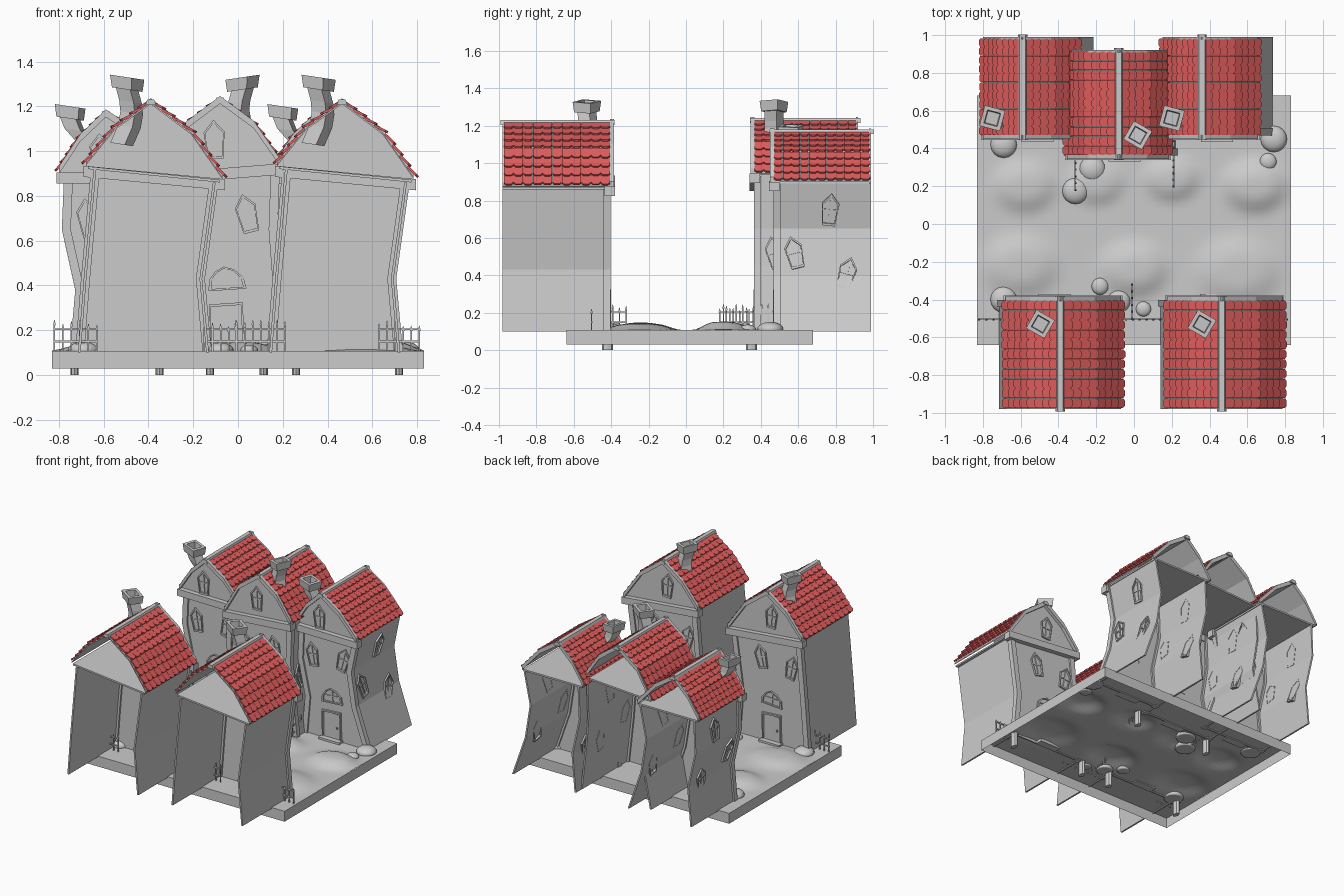
import bpy, bmesh, math, random
from mathutils import Matrix, Vector

if "Cube" in bpy.data.objects:
    bpy.data.objects.remove(bpy.data.objects["Cube"])
random.seed(4)

red = bpy.data.materials.new("roof_red")
red.diffuse_color = (0.75, 0.11, 0.11, 1)
red.use_nodes = True
red.node_tree.nodes["Principled BSDF"].inputs["Base Color"].default_value = red.diffuse_color


def finish(name, bm, mat=None, smooth=False):
    bmesh.ops.recalc_face_normals(bm, faces=bm.faces)
    me = bpy.data.meshes.new(name)
    bm.to_mesh(me)
    bm.free()
    for p in me.polygons:
        p.use_smooth = smooth
    ob = bpy.data.objects.new(name, me)
    bpy.context.collection.objects.link(ob)
    if mat:
        me.materials.append(mat)
    return ob


def loft(bm, rings, wrap=False, caps=True):
    rows = [[bm.verts.new(p) for p in r] for r in rings]
    n = len(rows[0])
    for k in range(len(rows) if wrap else len(rows) - 1):
        a, b = rows[k], rows[(k + 1) % len(rows)]
        for i in range(n):
            bm.faces.new((a[i], a[(i + 1) % n], b[(i + 1) % n], b[i]))
    if caps and not wrap:
        bm.faces.new(rows[0])
        bm.faces.new(rows[-1])


def prism(bm, poly, M, d0, d1):
    loft(bm, [[M @ Vector((u, v, d)) for u, v in poly] for d in (d0, d1)])


def frame(bm, poly, M, width, d0, d1):
    cu = sum(p[0] for p in poly) / len(poly)
    cv = sum(p[1] for p in poly) / len(poly)
    r = sum(math.hypot(p[0] - cu, p[1] - cv) for p in poly) / len(poly)
    k = 1 - width / r
    inner = [(cu + (u - cu) * k, cv + (v - cv) * k) for u, v in poly]
    loft(bm, [[M @ Vector((u, v, d)) for u, v in pp]
              for pp, d in ((poly, d0), (poly, d1), (inner, d1), (inner, d0))], True)


def rect(u0, u1, v0, v1):
    return [(u0, v0), (u1, v0), (u1, v1), (u0, v1)]


def place(pos, up, n, tilt=0):
    up, n = Vector(up).normalized(), Vector(n).normalized()
    M = Matrix((up.cross(n), up, n)).transposed().to_4x4()
    return Matrix.Translation(pos) @ M @ Matrix.Rotation(math.radians(tilt), 4, 'Z')


XZ = Matrix(((1, 0, 0, 0), (0, 0, 1, 0), (0, 1, 0, 0), (0, 0, 0, 1)))  # (x, z, y) extrusion


def strip(bm, pts, dx, dz, y0, y1):
    prism(bm, pts + [(x + dx, z + dz) for x, z in reversed(pts)], XZ, y0, y1)


POINTED = [(-.035, -.085), (.035, -.085), (.047, .035), (0, .09), (-.047, .035)]
ARCH = [(-.085, -.05), (.085, -.05), (.075, .0), (.035, .04), (-.01, .055), (-.05, .035), (-.08, 0)]


def window(bm, M, poly=POINTED):
    frame(bm, poly, M, .012, -.014, .012)
    w, h = max(p[0] for p in poly) * .9, max(p[1] for p in poly) * .9
    prism(bm, rect(-.004, .004, -h * .9, h), M, -.005, .006)
    prism(bm, rect(-w, w, -.004, .004), M, -.005, .006)


def house(name, L, R, roof, yf, yb, cx, chim, rear, lean2=-14):
    s = 1 if yf > yb else -1
    # side walls, facade with gable, attic floor (rear is open)
    bm = bmesh.new()
    strip(bm, L, .012, 0, yb, yf)
    strip(bm, R, -.012, 0, yb, yf)
    prism(bm, L + roof + R[::-1], XZ, yf - s * .012, yf)
    strip(bm, [(roof[0][0] + .01, L[-1][1]), (roof[4][0] - .01, R[-1][1])], 0, .012, yb, yf)
    finish(name + "_walls", bm)
    # corner posts and eave beam
    bm = bmesh.new()
    strip(bm, [(x - .012, z) for x, z in L], .04, 0, yf - s * .025, yf + s * .012)
    strip(bm, [(x + .012, z) for x, z in R], -.04, 0, yf - s * .025, yf + s * .012)
    strip(bm, [(roof[0][0] - .01, roof[0][1]), (roof[4][0] + .01, roof[4][1])], 0, -.05, yf - s * .02, yf + s * .036)
    finish(name + "_timbers", bm)
    # roof deck, verge trims and ridge
    yo = yf + s * .03
    bm = bmesh.new()
    strip(bm, roof, 0, .009, yb, yo)
    for a, b in ((yo - s * .022, yo), (yb, yb + s * .012))[:1 + rear]:
        strip(bm, [(x, z - .008) for x, z in roof], 0, .034, a, b)
    px, pz = roof[2]
    prism(bm, [(px - .025, pz - .005), (px + .025, pz - .005), (px + .015, pz + .02), (px - .015, pz + .02)],
          XZ, yb - s * .012, yo + s * .004)
    finish(name + "_roof_deck", bm)
    # tiles
    bm = bmesh.new()
    ya, ybk = sorted((yb + s * .006, yo - s * .02))
    cols, rows = 11, 8
    w = (ybk - ya) / cols
    for line in (roof[:3], roof[:1:-1]):
        p = [Vector((x, 0, z)) for x, z in line]
        l0, l1 = (p[1] - p[0]).length, (p[2] - p[1]).length
        step = (l0 + l1) / rows
        for r in range(rows):
            t = (r + 1.08) * step
            a, b, q = (p[0], p[1], t / l0) if t < l0 else (p[1], p[2], (t - l0) / l1)
            up = (b - a).normalized()
            n = Vector((-up.z, 0, up.x))
            if n.z < 0:
                n = -n
            pos = a.lerp(b, min(q, 1)) + n * .009
            lean = (up + n * -.18).normalized()
            nn = (n + up * .18).normalized()
            for c in range(cols):
                P = pos + Vector((0, ya + (c + .5) * w, 0))
                ln = step * (1.14 + random.uniform(-.04, .04))
                h = w * .485
                prism(bm, [(-h, 0), (-h, -ln * .8), (-h * .55, -ln), (h * .55, -ln), (h, -ln * .8), (h, 0)],
                      place(P, lean, nn), -.005, .006)
    finish(name + "_roof_tiles", bm, red)
    # windows
    bm = bmesh.new()
    for x, z, tilt, poly in ((cx - .13, .7, 10, POINTED), (cx + .12, .72, lean2, POINTED),
                             (px - .025, pz - .17, 3, POINTED), (cx + .03, .43, 4, ARCH)):
        window(bm, place((x, yf, z), (0, 0, 1), (0, s, 0), -s * tilt), poly)
    if rear:
        for prof, side in ((L, -1), (R, 1)):
            for d, z, tilt in ((.1, .52, 14), (.29, .75, -6), (.38, .41, -16)):
                for (xa, za), (xb, zb) in zip(prof, prof[1:]):
                    if za <= z < zb:
                        x = xa + (xb - xa) * (z - za) / (zb - za)
                        dx, dz = xb - xa, zb - za
                        window(bm, place((x, yf - s * d, z), (dx, 0, dz), (side * dz, 0, -side * dx), side * tilt))
    finish(name + "_windows", bm)
    # door with frame, knob and step
    bm = bmesh.new()
    M = place((cx + .03, yf, .1), (0, 0, 1), (0, s, 0))
    frame(bm, [(-.078, 0), (.078, 0), (.072, .225), (-.08, .215)], M, .014, -.006, .014)
    prism(bm, rect(-.066, .066, .0, .205), M, -.004, .006)
    prism(bm, rect(.04, .05, .1, .112), M, .005, .018)
    prism(bm, rect(-.085, .085, 0, .022), M, 0, .045)
    finish(name + "_door", bm)
    # crooked chimney with hollow cap
    bm = bmesh.new()
    pts, ang = chim
    tx, ty, tz = pts[-1]
    lean = .1 if tx < pts[-2][0] else -.1
    path = [(x, y, z, .037) for x, y, z in pts] + [
        (tx, ty, tz, .05), (tx, ty, tz + .055, .056), (tx, ty, tz + .055, .036), (tx, ty, tz + .01, .032)]
    rings = []
    for x, y, z, h in path:
        ring = []
        for k in range(4):
            a = math.radians(ang + 45 + 90 * k)
            ox, oy = h * 1.414 * math.cos(a), h * 1.414 * math.sin(a)
            ring.append((x + ox, y + oy, z + ox * -lean * 1.5))
        rings.append(ring)
    loft(bm, rings)
    finish(name + "_chimney", bm)


# two front houses facing the street (+y)
for nm, o in (("front_left_house", 0), ("front_right_house", .855)):
    sh = lambda pts: [(x + o, z) for x, z in pts]
    house(nm, sh([(-.715, .1), (-.69, .42), (-.645, .92)]), sh([(-.13, .1), (-.16, .43), (-.1, .86)]),
          sh([(-.68, .935), (-.55, 1.095), (-.39, 1.21), (-.21, 1.075), (-.07, .875)]),
          -.415, -.98, -.45 + o,
          ([(-.52 + o, -.52, 1.03), (-.485 + o, -.52, 1.11), (-.475 + o, -.52, 1.17), (-.48 + o, -.525, 1.22),
            (-.495 + o, -.53, 1.275)], -30), 0)

# two narrow rear houses facing -y
for nm, o in (("rear_left_house", 0), ("rear_right_house", .95)):
    sh = lambda pts: [(x + o, z) for x, z in pts]
    house(nm, sh([(-.74, .1), (-.715, .38), (-.775, .65), (-.765, .89)]),
          sh([(-.215, .1), (-.32, .4), (-.36, .65), (-.31, .89)]),
          sh([(-.8, .905), (-.705, 1.05), (-.59, 1.16), (-.44, 1.06), (-.295, .9)]),
          .48, .99, -.54 + o,
          ([(-.64 + o, .56, 1.0), (-.69 + o, .56, 1.05), (-.73 + o, .56, 1.095), (-.75 + o, .56, 1.145)], -15), 1)

# wide rear centre house
house("rear_centre_house", [(-.36, .1), (-.3, .4), (-.34, .65), (-.33, .9)],
      [(.22, .1), (.18, .45), (.165, .65), (.175, .93)],
      [(-.355, .9), (-.24, 1.1), (-.08, 1.22), (.07, 1.11), (.185, .945)], .375, .92, -.08,
      ([(.05, .47, 1.04), (.01, .47, 1.12), (0, .47, 1.18), (.005, .47, 1.22), (.02, .47, 1.275)], -30), 1, 14)

# hollow base rim and pegs
bm = bmesh.new()
loft(bm, [[(x, y, z) for x, y in rect(-.83, .83, -.64, .68)] for z in (.03, .107)], caps=False)
finish("base_rim", bm)
bm = bmesh.new()
for x, y in ((-.73, -.42), (-.125, -.42), (.115, -.42), (.72, -.42), (-.35, .35), (.26, .35)):
    prism(bm, [(x + .018 * math.cos(k * math.pi / 4), y + .03 * math.sin(k * math.pi / 4)) for k in range(8)],
          Matrix(), 0, .104)
finish("base_pegs", bm)

# rolling ground with a flat street
mounds = [(-.58, .2, .15, .035), (-.2, .22, .13, .03), (.2, .24, .13, .035), (.64, .2, .15, .045),
          (-.6, -.22, .18, .035), (0, -.24, .16, .04), (.55, -.25, .2, .035)]
bm = bmesh.new()
bmesh.ops.create_grid(bm, x_segments=56, y_segments=44, size=1)
for v in bm.verts:
    x, y = v.co.x * .83, .02 + v.co.y * .66
    z = .107 + sum(h * math.exp(-(((x - a) / r) ** 2 + ((y - b) / (r * .8)) ** 2) ** 2) for a, b, r, h in mounds)
    v.co = (x, y, z)
finish("ground", bm, smooth=True)

# rounded bushes
bm = bmesh.new()
for x, y, r in ((-.69, -.4, .07), (-.69, .42, .07), (-.31, .175, .07), (-.22, .29, .07), (.74, .45, .07),
                (.71, .33, .045), (-.18, -.33, .045), (-.08, -.41, .06), (.05, -.45, .04)):
    bmesh.ops.create_uvsphere(bm, u_segments=16, v_segments=10, radius=1,
                              matrix=Matrix.Translation((x, y, .112)) @ Matrix.Diagonal((r, r, r * .55, 1)))
for v in bm.verts:
    v.co.z = max(v.co.z, .1)
finish("bushes", bm, smooth=True)

# picket fences
bm = bmesh.new()
for (x0, y0), (x1, y1) in (((-.82, -.505), (-.63, -.505)), ((-.15, -.505), (.21, -.505)), ((.63, -.505), (.81, -.505)),
                           ((-.01, -.5), (-.01, -.32)), ((-.31, .18), (-.31, .36)), ((.21, .2), (.21, .44))):
    a, b = Vector((x0, y0)), Vector((x1, y1))
    n = round((b - a).length / .036)
    for k in range(n + 1):
        p = a.lerp(b, k / n)
        h = .235 + random.uniform(-.02, .015)
        loft(bm, [[(p.x + i * r, p.y + j * r, z) for i, j in ((1, 1), (-1, 1), (-1, -1), (1, -1))]
                  for z, r in ((.1, .0035), (h - .025, .0035), (h - .02, .0055), (h, .001))])
    for z in (.145, .2):
        prism(bm, rect(x0 - .004, x1 + .004, y0 - .004, y1 + .004), Matrix(), z, z + .008)
finish("fences", bm)
